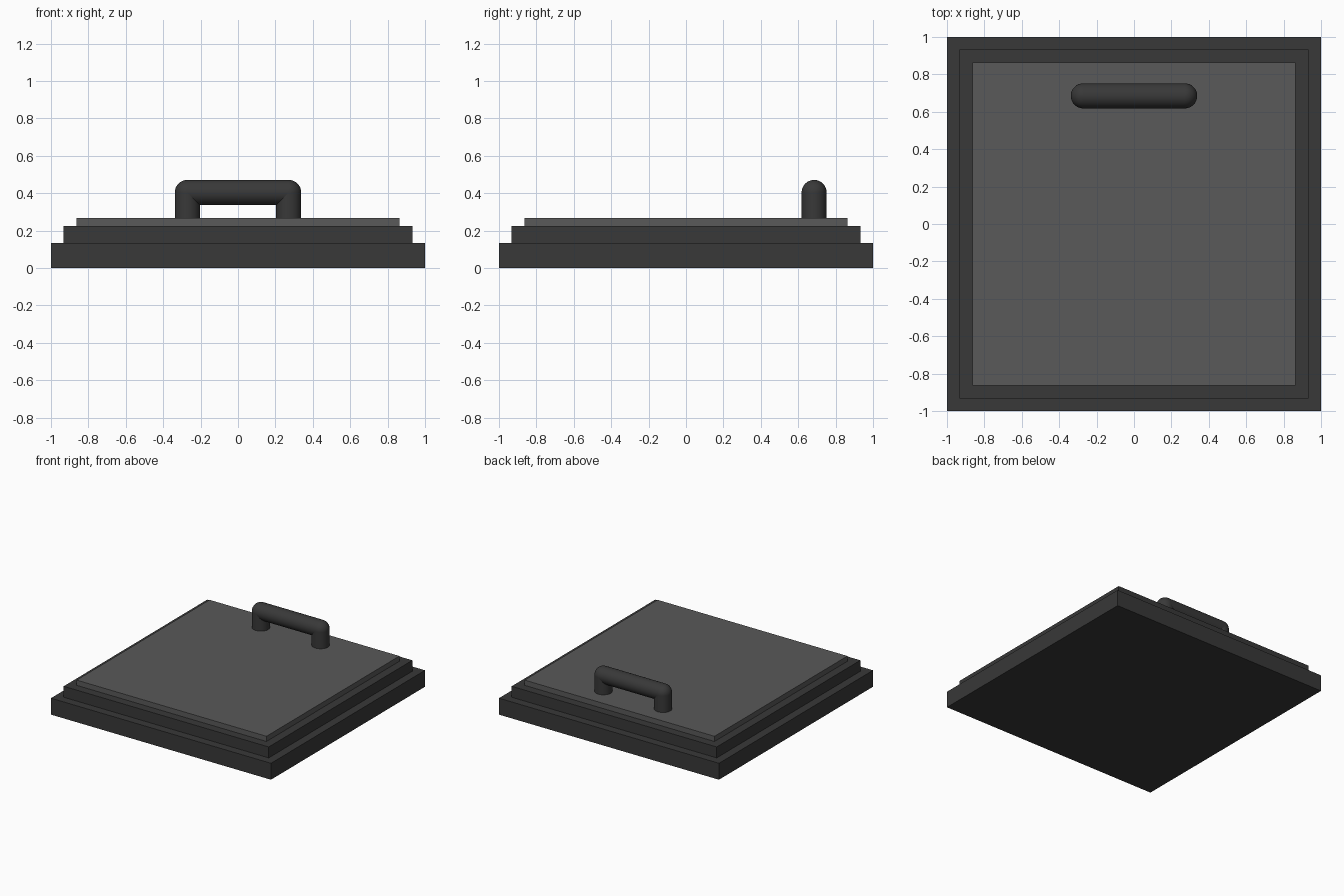
import bpy
from math import pi

if "Cube" in bpy.data.objects:
    bpy.data.objects.remove(bpy.data.objects["Cube"])


def material(name, value):
    m = bpy.data.materials.new(name)
    m.diffuse_color = (value, value, value, 1)
    m.use_nodes = True
    m.node_tree.nodes["Principled BSDF"].inputs["Base Color"].default_value = m.diffuse_color
    return m


dark = material("dark_metal", 0.04)
mid = material("panel_grey", 0.1)


def finish(name, mat, smooth=False):
    ob = bpy.context.object
    ob.name = name
    ob.data.materials.append(mat)
    if smooth:
        bpy.ops.object.shade_smooth_by_angle()
    else:
        bpy.ops.object.transform_apply(location=False, rotation=False, scale=True)
    return ob


def slab(name, half, z0, z1, mat):
    bpy.ops.mesh.primitive_cube_add(size=1, location=(0, 0, (z0 + z1) / 2))
    bpy.context.object.scale = (2 * half, 2 * half, z1 - z0)
    finish(name, mat)


# Stepped hatch: outer frame, inner rim, raised lid panel
slab("base_frame", 1.0, 0.0, 0.135, dark)
slab("inner_rim", 0.932, 0.135, 0.225, dark)
slab("lid_panel", 0.863, 0.225, 0.268, mid)

# Handle: two posts, round elbows and a crossbar
R, Y, X, TOP, FOOT = 0.067, 0.685, 0.271, 0.404, 0.25
for side, s in (("left", -1), ("right", 1)):
    bpy.ops.mesh.primitive_cylinder_add(vertices=32, radius=R, depth=TOP - FOOT,
                                        location=(s * X, Y, (TOP + FOOT) / 2))
    finish(f"handle_post_{side}", dark, True)
    bpy.ops.mesh.primitive_uv_sphere_add(segments=32, ring_count=16, radius=R,
                                         location=(s * X, Y, TOP))
    finish(f"handle_elbow_{side}", dark, True)
bpy.ops.mesh.primitive_cylinder_add(vertices=32, radius=R, depth=2 * X,
                                    location=(0, Y, TOP), rotation=(0, pi / 2, 0))
finish("handle_bar", dark, True)
